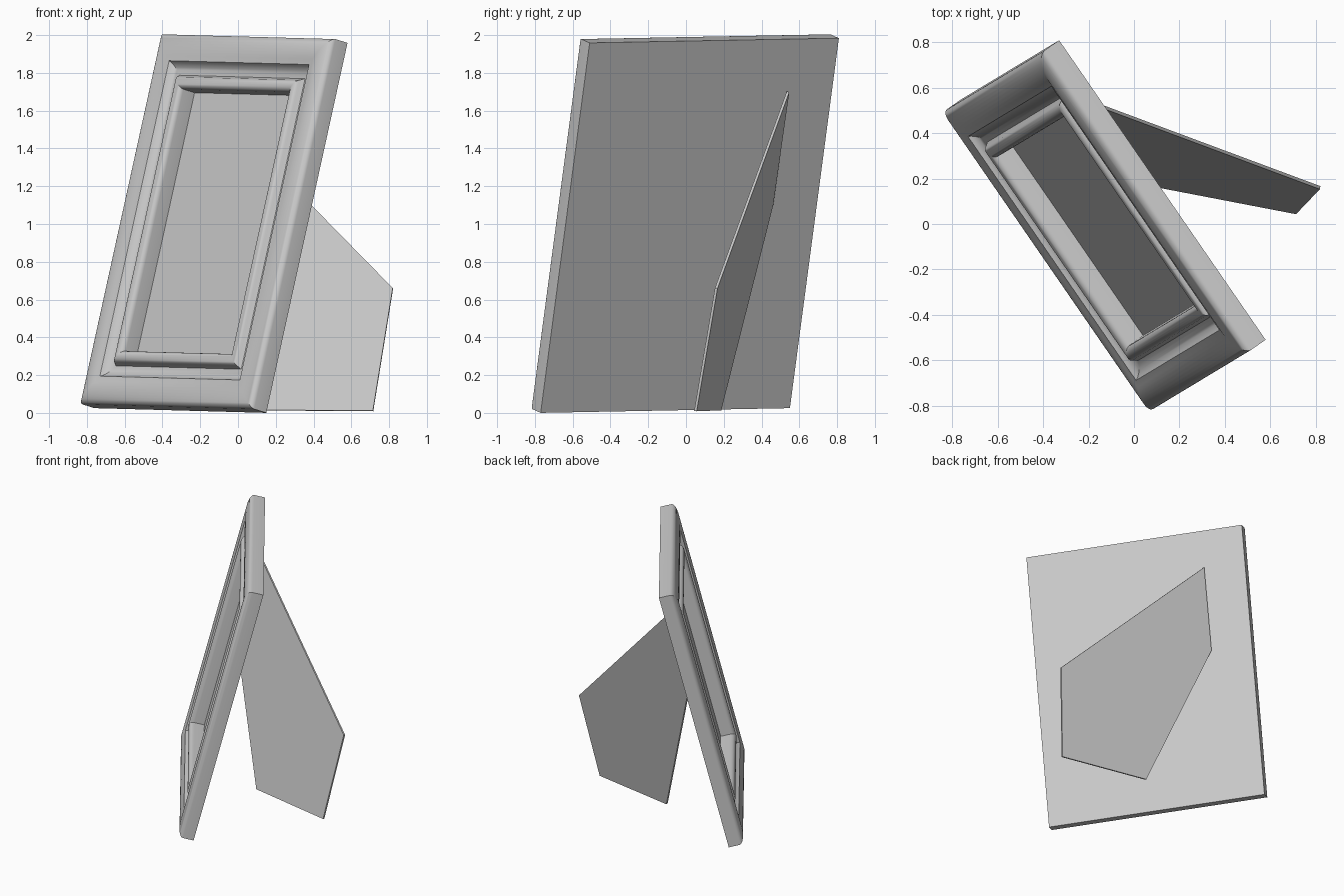
import bpy, bmesh, math
from mathutils import Vector, Matrix

if "Cube" in bpy.data.objects:
    bpy.data.objects.remove(bpy.data.objects["Cube"])

GREY = (0.6, 0.6, 0.6, 1.0)
grey = bpy.data.materials.new("plain grey")
grey.use_nodes = True
grey.diffuse_color = GREY
grey.node_tree.nodes["Principled BSDF"].inputs["Base Color"].default_value = GREY

# Leaning frame axes: along the width, up the height, out of the front
across = Vector((0.91, -1.32, -0.025)).normalized()
up = Vector((0.43, 0.26, 1.96)).normalized()
out = across.cross(up).normalized()
up = out.cross(across)
lean = Matrix((across, up, out)).transposed().to_4x4()
lean.translation = (-0.09, 0.02, 0.992)
WIDTH, HEIGHT, RAIL = 1.603, 2.022, 0.295


def finish(name, bm, matrix=Matrix()):
    bmesh.ops.recalc_face_normals(bm, faces=bm.faces)
    mesh = bpy.data.meshes.new(name)
    bm.to_mesh(mesh)
    bm.free()
    mesh.materials.append(grey)
    obj = bpy.data.objects.new(name, mesh)
    obj.matrix_world = matrix
    bpy.context.collection.objects.link(obj)
    return obj


def arc(cx, cy, rx, ry, start, end, steps):
    angles = [math.radians(start + (end - start) * i / steps) for i in range(steps + 1)]
    return [(cx + rx * math.cos(a), cy + ry * math.sin(a)) for a in angles]


# Moulding profile (inset, depth): crown, cove and inner bead
profile = [(0, 0)]
profile += arc(0.08, 0.08, 0.08, 0.04, 180, 60, 10)
profile += arc(0.217, 0.14, 0.075, 0.07, 205, 270, 6)
profile += arc(0.261, 0.08, 0.034, 0.032, 165, 0, 10)
profile += [(RAIL, 0)]

# Mitred moulding
bm = bmesh.new()
rings = []
for inset, depth in profile:
    x, y = WIDTH / 2 - inset, HEIGHT / 2 - inset
    rings.append([bm.verts.new((sx * x, sy * y, depth))
                  for sx, sy in ((-1, -1), (1, -1), (1, 1), (-1, 1))])
for a, b in zip(rings, rings[1:] + rings[:1]):
    for i in range(4):
        j = (i + 1) % 4
        bm.faces.new((a[i], a[j], b[j], b[i]))
moulding = finish("moulding", bm, lean)
bpy.ops.object.select_all(action='DESELECT')
moulding.select_set(True)
bpy.context.view_layer.objects.active = moulding
bpy.ops.object.shade_smooth_by_angle(angle=math.radians(30))

# Picture panel, flush with the back
bm = bmesh.new()
bmesh.ops.create_cube(bm, size=1)
bmesh.ops.scale(bm, vec=(WIDTH - 2 * RAIL, HEIGHT - 2 * RAIL, 0.006), verts=bm.verts)
bmesh.ops.translate(bm, vec=(0, 0, 0.003), verts=bm.verts)
finish("picture_panel", bm, lean)

# Five-sided easel stand
outline = [(-0.2, 0.54, 1.70), (0.82, 0.16, 0.66), (0.715, 0.05, 0.01),
           (0.04, 0.18, 0.015), (-0.34, 0.455, 1.10)]
corners = [Vector(p) for p in outline]
normal = (corners[1] - corners[0]).cross(corners[2] - corners[0]).normalized()
half = normal * 0.007
bm = bmesh.new()
front = [bm.verts.new(p + half) for p in corners]
back = [bm.verts.new(p - half) for p in corners]
bm.faces.new(front)
bm.faces.new(back[::-1])
for i in range(5):
    j = (i + 1) % 5
    bm.faces.new((front[j], front[i], back[i], back[j]))
finish("easel_stand", bm)
